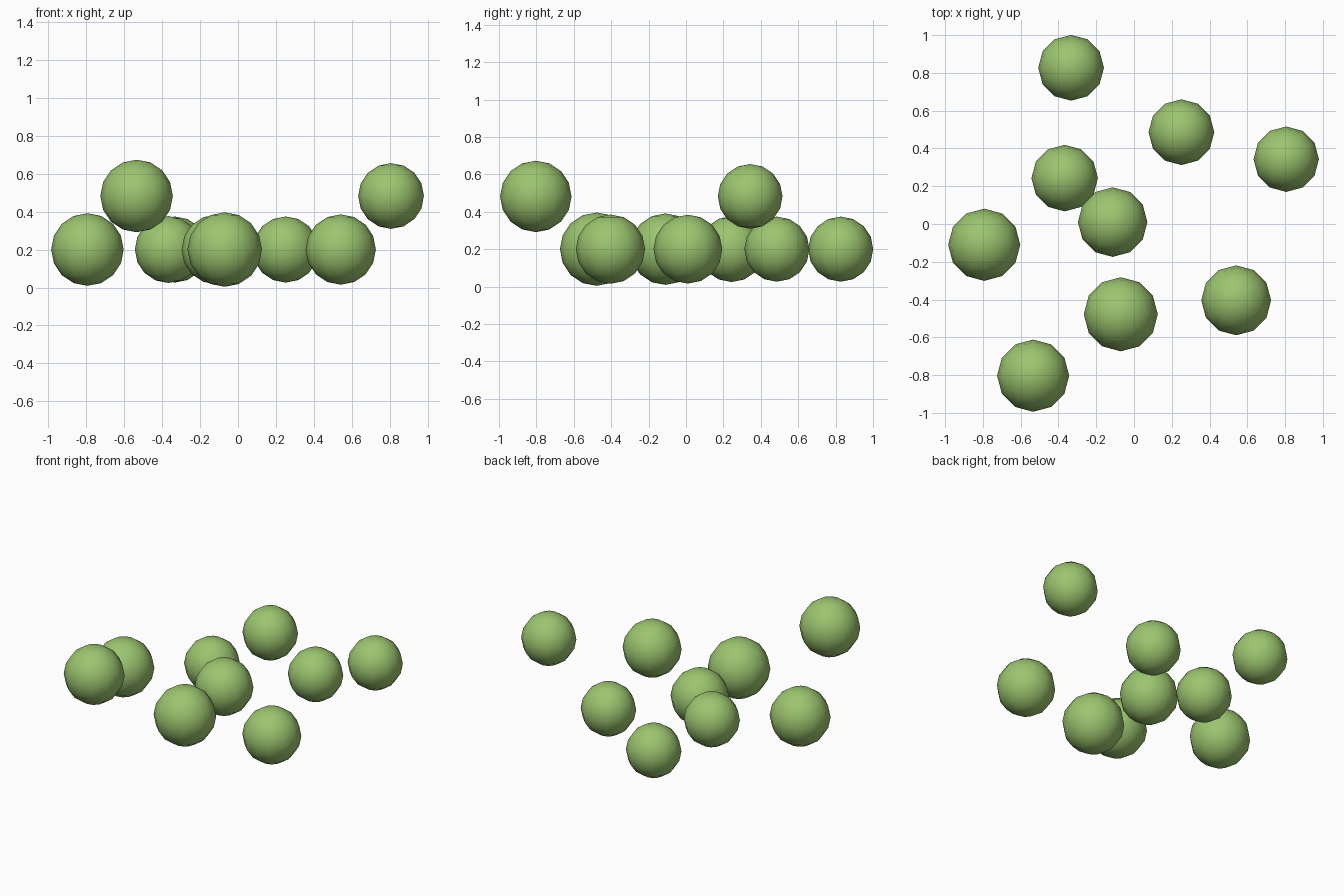
import bpy

if "Cube" in bpy.data.objects:
    bpy.data.objects.remove(bpy.data.objects["Cube"])

# One leafy green for every ball
green = bpy.data.materials.new("leaf_green")
green.diffuse_color = (0.33, 0.56, 0.16, 1.0)
green.use_nodes = True
green.node_tree.nodes["Principled BSDF"].inputs["Base Color"].default_value = green.diffuse_color

LOW, HIGH = 0.20, 0.482   # centre heights of the two layers


def ball(name, x, y, z, r):
    """Low-poly smooth-shaded sphere."""
    bpy.ops.mesh.primitive_uv_sphere_add(segments=12, ring_count=8, radius=r, location=(x, y, z))
    ob = bpy.context.object
    ob.name = name
    ob.data.materials.append(green)
    bpy.ops.object.shade_smooth()


# Scattered balls: x, y, height, radius
balls = [
    (-0.333, 0.827, LOW, 0.174),
    (0.251, 0.486, LOW, 0.174),
    (0.806, 0.343, HIGH, 0.173),
    (-0.367, 0.243, LOW, 0.176),
    (-0.113, 0.010, LOW, 0.184),
    (-0.793, -0.110, LOW, 0.191),
    (-0.070, -0.478, LOW, 0.196),
    (0.541, -0.404, LOW, 0.185),
    (-0.534, -0.803, HIGH, 0.191),
]
for i, (x, y, z, r) in enumerate(balls, 1):
    ball(f"foliage_ball_{i}", x, y, z, r)
